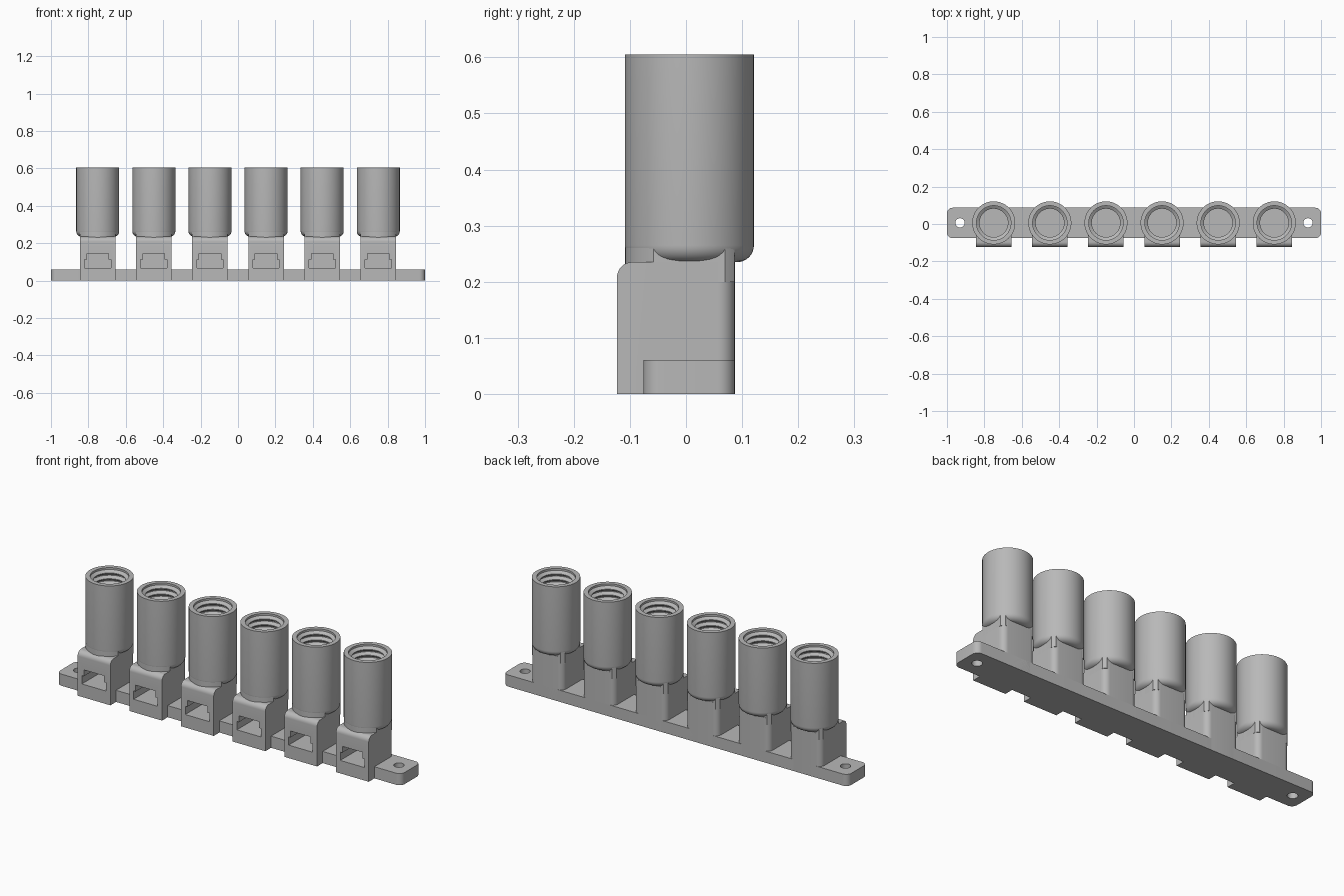
import bpy
import bmesh
from math import cos, sin, pi, radians

if "Cube" in bpy.data.objects:
    bpy.data.objects.remove(bpy.data.objects["Cube"])

GREY = (0.48, 0.48, 0.48, 1)
grey = bpy.data.materials.new("plain grey")
grey.use_nodes = True
grey.diffuse_color = GREY
grey.node_tree.nodes["Principled BSDF"].inputs["Base Color"].default_value = GREY

CY = 0.006                        # common depth axis of tubes and holes
FRONT, BACK = -0.123, 0.087       # depth limits of the socket blocks
HALF_W, BLOCK_H = 0.095, 0.235
TUBE_R, TUBE_TOP = 0.115, 0.605
SPACING, COUNT = 0.3, 6


def finish(name, bm):
    bmesh.ops.recalc_face_normals(bm, faces=bm.faces)
    mesh = bpy.data.meshes.new(name)
    bm.to_mesh(mesh)
    bm.free()
    mesh.materials.append(grey)
    obj = bpy.data.objects.new(name, mesh)
    bpy.context.collection.objects.link(obj)
    return obj


def prism(bm, points, direction):
    """Close an outline and extrude it along a direction."""
    face = bm.faces.new([bm.verts.new(p) for p in points])
    out = bmesh.ops.extrude_face_region(bm, geom=[face])
    moved = [v for v in out["geom"] if isinstance(v, bmesh.types.BMVert)]
    bmesh.ops.translate(bm, verts=moved, vec=direction)


def box(x, y0, y1, h):
    bm = bmesh.new()
    prism(bm, [(-x, y0, 0), (x, y0, 0), (x, y1, 0), (-x, y1, 0)], (0, 0, h))
    return bm


def round_edges(bm, test, radius):
    edges = [e for e in bm.edges if test(*[v.co for v in e.verts])]
    bmesh.ops.bevel(bm, geom=edges, offset=radius, segments=8,
                    profile=0.5, affect='EDGES')


def upright(a, b):
    return abs(a.z - b.z) > 0.01


def cut(obj, bm):
    cutter = finish("cutter", bm)
    cutter.hide_render = True
    mod = obj.modifiers.new("cut", 'BOOLEAN')
    mod.operation, mod.solver, mod.object = 'DIFFERENCE', 'EXACT', cutter
    bpy.context.view_layer.objects.active = obj
    bpy.ops.object.modifier_apply(modifier=mod.name)
    bpy.data.objects.remove(cutter)


def smooth(obj):
    bpy.ops.object.select_all(action='DESELECT')
    obj.select_set(True)
    bpy.context.view_layer.objects.active = obj
    bpy.ops.object.shade_smooth_by_angle(angle=radians(32))


def circle(r, z, n, x=0):
    return [(x + r * cos(2 * pi * i / n), CY + r * sin(2 * pi * i / n), z)
            for i in range(n)]


# Mounting strip with rounded corners and two screw holes
bm = box(1, -0.076, BACK, 0.061)
round_edges(bm, upright, 0.03)
strip = finish("mounting_strip", bm)
bm = bmesh.new()
for side in (-1, 1):
    prism(bm, circle(0.025, -0.1, 32, side * 0.93), (0, 0, 0.3))
cut(strip, bm)
smooth(strip)

# Socket block: rounded rear corners and top front edge
bm = box(HALF_W, FRONT, BACK, BLOCK_H)
round_edges(bm, lambda a, b: upright(a, b) and a.y > 0, 0.03)
round_edges(bm, lambda a, b: min(a.z, b.z) > 0.2 and max(a.y, b.y) < -0.1, 0.027)
block = finish("socket_block", bm)

# Stepped plug opening in the front
half = [(0.07, 0.068), (0.07, 0.112), (0.058, 0.112), (0.058, 0.145)]
outline = half + [(-x, z) for x, z in reversed(half)]
bm = bmesh.new()
prism(bm, [(x, FRONT - 0.05, z) for x, z in outline], (0, 0.2, 0))
cut(block, bm)
smooth(block)

# Neck filling the joint between block and tube
bm = bmesh.new()
neck_outline = [(max(-HALF_W, min(HALF_W, x)), min(y, BACK - 0.001), z)
                for x, y, z in circle(TUBE_R - 0.0005, 0.2, 64)]
prism(bm, neck_outline, (0, 0, 0.068))
neck = finish("neck", bm)
smooth(neck)

# Tube: rounded foot, straight wall, and a ridged bore
FLOOR, RIDGE_R, BORE_R, PITCH, FOOT = 0.27, 0.076, 0.092, 0.03, 0.03
profile = [(0, BLOCK_H)]
for i in range(9):
    a = pi / 2 * i / 8
    profile.append((TUBE_R - FOOT + FOOT * sin(a), BLOCK_H + FOOT * (1 - cos(a))))
profile += [(TUBE_R, TUBE_TOP), (BORE_R, TUBE_TOP)]
z = TUBE_TOP - 0.01
while z - PITCH > FLOOR:
    profile += [(BORE_R, z), (RIDGE_R, z - PITCH * 0.35),
                (RIDGE_R, z - PITCH * 0.5), (BORE_R, z - PITCH * 0.85)]
    z -= PITCH
profile += [(RIDGE_R, z), (RIDGE_R, FLOOR), (0, FLOOR)]

bm = bmesh.new()
verts = [bm.verts.new((r, CY, z)) for r, z in profile]
edges = [bm.edges.new(pair) for pair in zip(verts, verts[1:])]
bmesh.ops.spin(bm, geom=verts + edges, cent=(0, CY, 0), axis=(0, 0, 1),
               angle=2 * pi, steps=64, use_merge=True)
bmesh.ops.remove_doubles(bm, verts=bm.verts, dist=0.0001)
tube = finish("threaded_tube", bm)
smooth(tube)

# Repeat the socket along the strip
for part in (block, neck, tube):
    for i in range(COUNT):
        obj = part if i == 0 else part.copy()
        if i:
            bpy.context.collection.objects.link(obj)
        obj.name = f"{part.data.name}_{i + 1}"
        obj.location.x = (i - (COUNT - 1) / 2) * SPACING
